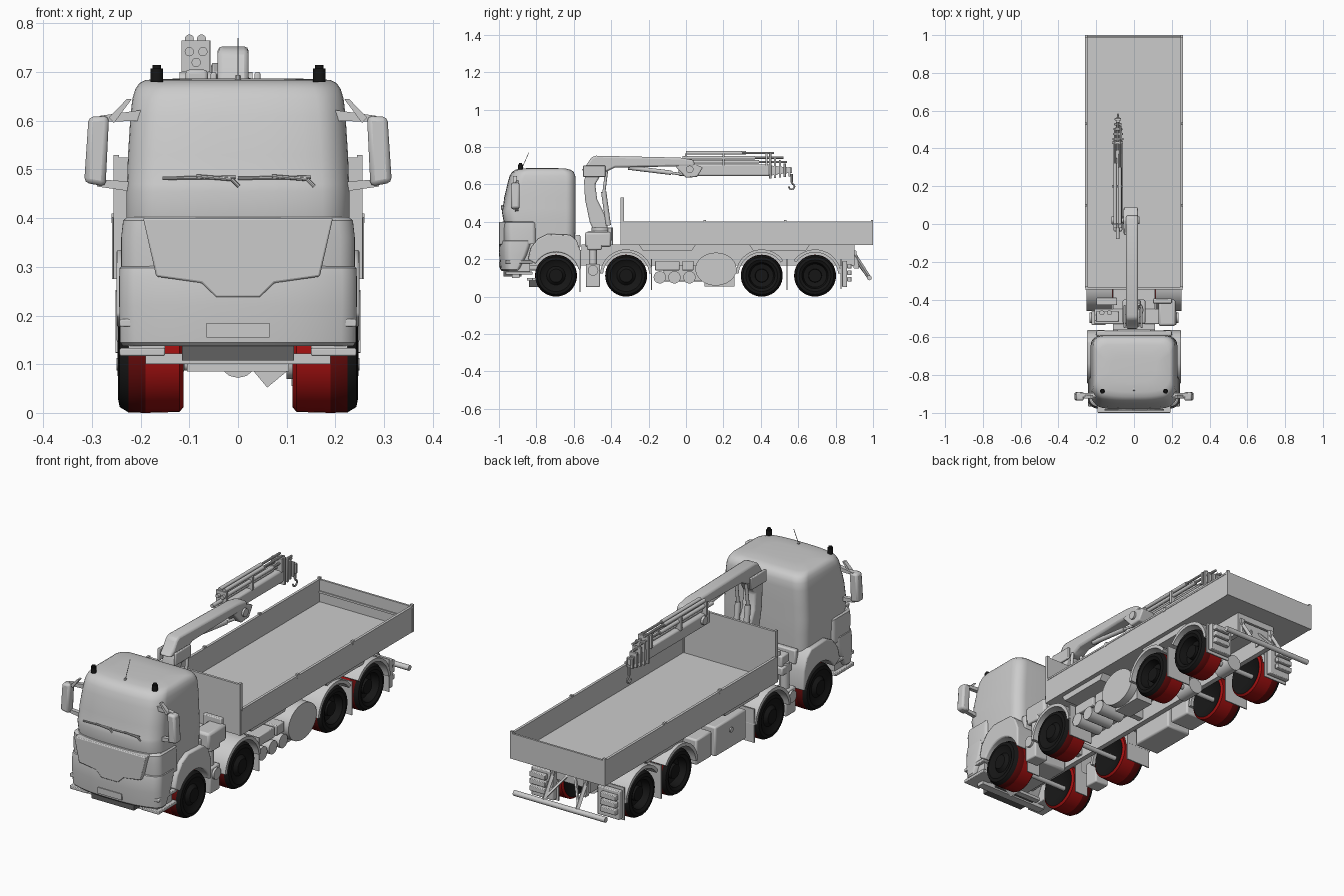
import bpy, bmesh
from math import sin, cos, pi, radians
from mathutils import Vector

if "Cube" in bpy.data.objects:
    bpy.data.objects.remove(bpy.data.objects["Cube"])


def finish(name, bm, bevel=0, mats=()):
    bmesh.ops.recalc_face_normals(bm, faces=bm.faces)
    me = bpy.data.meshes.new(name)
    bm.to_mesh(me)
    bm.free()
    ob = bpy.data.objects.new(name, me)
    bpy.context.collection.objects.link(ob)
    for m in mats:
        me.materials.append(m)
    if bevel:
        b = ob.modifiers.new("bevel", 'BEVEL')
        b.width, b.segments, b.limit_method = bevel, 2, 'ANGLE'
    return ob


def prism(name, pts, a, b, axis='x', bevel=0, mats=()):
    """Extrude a 2D outline: (y,z) along x, or (x,z) along y."""
    bm = bmesh.new()
    put = (lambda p, t: (t, p[0], p[1])) if axis == 'x' else (lambda p, t: (p[0], t, p[1]))
    r0, r1 = [[bm.verts.new(put(p, t)) for p in pts] for t in (a, b)]
    bm.faces.new(r0)
    bm.faces.new(r1)
    for i in range(len(pts)):
        j = (i + 1) % len(pts)
        bm.faces.new((r0[i], r0[j], r1[j], r1[i]))
    return finish(name, bm, bevel, mats)


def box(name, x0, x1, y0, y1, z0, z1, bevel=0, mats=()):
    return prism(name, [(y0, z0), (y1, z0), (y1, z1), (y0, z1)], x0, x1, 'x', bevel, mats)


def tube(name, pts, r, n=14, mats=()):
    """Cylinders along a path."""
    bm = bmesh.new()
    for p, q in zip(pts, pts[1:]):
        p, q = Vector(p), Vector(q)
        d = q - p
        g = bmesh.ops.create_cone(bm, cap_ends=True, segments=n, radius1=r, radius2=r, depth=d.length)
        M = d.to_track_quat('Z', 'Y').to_matrix().to_4x4()
        M.translation = (p + q) / 2
        bmesh.ops.transform(bm, matrix=M, verts=g['verts'])
    return finish(name, bm, 0, mats)


def loft(name, rings, r, bow):
    """Stack rounded rectangles (z, half width, y front, y back) with a bowed front."""
    bm, loops = bmesh.new(), []
    for z, w, yf, yb in rings:
        pts = [(-w + r + (2 * w - 2 * r) * i / 10, yf) for i in range(1, 10)]
        for cx, cy, a0 in ((w - r, yf + r, -90), (w - r, yb - r, 0), (r - w, yb - r, 90), (r - w, yf + r, 180)):
            pts += [(cx + r * cos(radians(a0 + 15 * k)), cy + r * sin(radians(a0 + 15 * k))) for k in range(7)]
        loops.append([bm.verts.new((x, y + bow * abs(x / w) ** 3 * (yb - y) / (yb - yf), z)) for x, y in pts])
    for a, b in zip(loops, loops[1:]):
        for i in range(len(a)):
            j = (i + 1) % len(a)
            bm.faces.new((a[i], a[j], b[j], b[i]))
    bm.faces.new(loops[0])
    bm.faces.new(loops[-1])
    return finish(name, bm)


def arc(cy, cz, r, a0, a1, n=20):
    return [(cy + r * cos(radians(a0 + (a1 - a0) * i / n)), cz + r * sin(radians(a0 + (a1 - a0) * i / n))) for i in range(n + 1)]


def mat(name, *c):
    m = bpy.data.materials.new(name)
    m.diffuse_color = (*c, 1)
    m.use_nodes = True
    m.node_tree.nodes["Principled BSDF"].inputs["Base Color"].default_value = m.diffuse_color
    return m


black, red, dark = mat("black", .008, .008, .008), mat("red", .35, .005, .005), mat("dark_red", .12, .003, .003)
AXLES, WZ = (-.695, -.32, .405, .69), .112


def wheel(name, s, y, prof, n=40):
    bm, loops = bmesh.new(), []
    for x, r in prof:
        loops.append([bm.verts.new((s * x, y + r * cos(2 * pi * i / n), WZ + r * sin(2 * pi * i / n))) for i in range(n)])
    for k, (a, b) in enumerate(zip(loops, loops[1:])):
        for i in range(n):
            j = (i + 1) % n
            bm.faces.new((a[i], a[j], b[j], b[i])).material_index = {1: 1, 2: 1, 3: 2}.get(k, 0)
    bm.faces.new(loops[0])
    bm.faces.new(loops[-1])
    finish(name, bm, 0, (black, red, dark))


# wheels, axles, fenders and mud flaps
FRONT = [(.15, .03), (.112, .1), (.12, .11), (.19, .112), (.225, .111), (.243, .1), (.246, .085), (.236, .068), (.232, .05), (.248, .035), (.248, .01)]
REAR = FRONT[:7] + [(.238, .07), (.2, .062), (.195, .036), (.225, .034), (.225, .01)]
for i, y in enumerate(AXLES):
    tube(f"axle_{i}", [(-.16, y, WZ), (.16, y, WZ)], .012)
    for s, side in ((-1, "left"), (1, "right")):
        wheel(f"wheel_{side}_{i}", s, y, FRONT if i < 2 else REAR)
        if i:
            a0 = 35 if i == 2 else 5
            a1 = 145 if i == 3 else 175
            prism(f"fender_{side}_{i}", arc(y, WZ, .14, a0, a1) + arc(y, WZ, .124, a1, a0), s * .115, s * .252)
    if i > 1:
        tube(f"differential_{i}", [(0, y - .05, WZ), (0, y + .05, WZ)], .04)
for s, side in ((-1, "left"), (1, "right")):
    for y, z in ((-.187, .035), (-.57, .025), (.537, .035), (.825, .04)):
        box(f"mud_flap_{side}", s * .112, s * .245 if y > -.5 else s * .185, y, y + .006, z, .2)
    # front fender with step unit
    prism(f"front_fender_{side}", arc(-.695, WZ, .125, 15, 150) +
          [(-.845, .2), (-.83, .26), (-.79, .31), (-.74, .335), (-.62, .33), (-.585, .3), (-.562, .24), (-.562, .145)],
          s * .15, s * .25, bevel=.008)
    for z in (.125, .185):
        box(f"entry_step_{side}", s * .15, s * .243, -.965, -.82, z - .008, z + .008, .003)
    box(f"step_support_{side}", s * .15, s * .225, -.95, -.835, .12, .24)
    # chassis rails
    box(f"chassis_rail_{side}", s * .085, s * .11, -.88, .9, .165, .25)
    # mirrors
    prism(f"mirror_{side}", [(s * .307, .608), (s * .265, .61), (s * .272, .465), (s * .316, .473)], -.935, -.89, 'y', .01)
    prism(f"mirror_arm_top_{side}", [(s * .2, .622), (s * .285, .61), (s * .275, .598), (s * .2, .6)], -.915, -.895, 'y')
    prism(f"mirror_bracket_{side}", [(s * .218, .645), (s * .228, .645), (s * .265, .607), (s * .255, .595)], -.925, -.905, 'y')
    prism(f"mirror_arm_bottom_{side}", [(s * .22, .475), (s * .29, .48), (s * .29, .465), (s * .22, .455)], -.915, -.895, 'y')
    # beacons
    tube(f"beacon_{side}", [(s * .167, -.885, .68), (s * .167, -.885, .707)], .013, 16, (black,))
    tube(f"beacon_cap_{side}", [(s * .167, -.885, .7), (s * .167, -.885, .715)], .009, 16, (black,))
    # rear light units and underrun arms
    box(f"rear_post_{side}", s * .12, s * .24, .835, .862, .05, .19, .004)
    for z in (.08, .115, .15):
        box(f"rear_light_{side}", s * .15, s * .235, .862, .885, z, z + .025, .003)
    prism(f"rear_bracket_{side}", [(.8, .245), (.91, .245), (.925, .15), (.9, .15), (.86, .2), (.8, .2)], s * .08, s * .1)
    tube(f"underrun_arm_{side}", [(s * .09, .9, .225), (s * .09, .98, .1)], .011, 4)
    tube(f"underrun_brace_{side}", [(s * .02, .89, .215), (s * .09, .965, .115)], .007, 4)
    # outrigger legs
    box(f"outrigger_leg_{side}", s * .15, s * .225, -.535, -.46, .05, .175, .006)
    tube(f"outrigger_cylinder_{side}", [(s * .19, -.497, .05), (s * .19, -.497, .3)], .022)
    tube(f"outrigger_cover_{side}", [(s * .22, -.497, .14), (s * .236, -.497, .14)], .028, 20)
tube("underrun_bar", [(-.25, .98, .1), (.25, .98, .1)], .013)
for y in (-.86, -.5, -.05, .3, .55, .88):
    box("chassis_crossmember", -.1, .1, y - .015, y + .015, .18, .24)

# cab
loft("cab_shell", [(.24, .226, -.965, -.595), (.4, .229, -.975, -.59), (.455, .229, -.985, -.59), (.47, .228, -.98, -.59),
                   (.53, .226, -.972, -.59), (.61, .221, -.953, -.59), (.645, .217, -.943, -.592), (.665, .211, -.931, -.6),
                   (.677, .203, -.915, -.613), (.684, .19, -.89, -.64), (.687, .12, -.84, -.7)], .055, .03)
loft("lower_cab_panel", [(.28, .24, -.985, -.8), (.36, .24, -.99, -.8), (.395, .236, -.988, -.8), (.402, .228, -.98, -.8)], .03, .035)
loft("bumper", [(.137, .236, -.985, -.9), (.145, .242, -.993, -.89), (.22, .244, -.999, -.85), (.28, .244, -.997, -.83),
                (.298, .243, -.993, -.83), (.304, .236, -.985, -.83)], .03, .04)
half = [(.195, .4), (.168, .28), (.075, .267), (.045, .237)]
prism("grille_panel", half + [(-x, z) for x, z in reversed(half)], -1.0, -.96, 'y', .004)
box("number_plate", -.065, .065, -1, -.98, .155, .185)
box("lower_grille", -.115, .115, -.975, -.88, .108, .137, 0, (mat("dark_grey", .12, .12, .12),))
box("front_underrun_bar", -.19, .19, -.93, -.89, .1, .122)
box("steering_beam", -.105, .105, -.85, -.82, .085, .1)
prism("steering_box", [(.02, .1), (.06, .052), (.1, .085), (.085, .1)], -.84, -.76, 'y')
box("engine", -.08, .08, -.9, -.6, .14, .3, .01)
for x in (-.155, .0):
    tube("wiper_blade", [(x, -.983, .482), (x + .15, -.982, .484)], .0035, 8)
    tube("wiper_arm", [(x + .07, -.984, .486), (x + .142, -.984, .48), (x + .157, -.984, .465)], .004, 8)
tube("antenna", [(0, -.88, .68), (0, -.84, .77)], .0015, 6)
tube("antenna_base", [(0, -.88, .68), (0, -.875, .692)], .006, 10)
box("air_intake", -.2, .2, -.592, -.565, .26, .33, .006)

# flatbed
box("bed_floor", -.252, .252, -.34, .99, .275, .29)
box("headboard", -.25, .25, -.347, -.335, .275, .525)
for x in (-.25, .25):
    box("headboard_post", x - .006, x + .006, -.35, -.332, .275, .53)
for s, side in ((-1, "left"), (1, "right")):
    box(f"bed_side_{side}", s * .248, s * .257, -.345, 1, .275, .4)
    box(f"bed_side_rim_{side}", s * .246, s * .259, -.335, 1, .393, .402)
    box(f"bed_corner_post_{side}", s * .245, s * .259, .988, 1, .275, .41)
    for y in (.1, .53):
        box(f"bed_stake_{side}", s * .248, s * .26, y - .007, y + .007, .39, .41)
    for y0, y1 in ((-.25, .05), (.34, .66)):
        prism(f"bed_bearer_{side}", [(y0, .275), (y1, .275), (y1 - .02, .245), (y0 + .02, .245)], s * .1, s * .235)
box("tailgate", -.25, .25, .99, 1, .275, .4)
box("tailgate_rib", -.25, .25, .985, 1, .335, .345)
box("subframe", -.11, .11, -.56, .9, .245, .278)

# equipment on the right: oval fuel tank, air bottles, boxes
tank = [(.16 + .11 * cos(a * pi / 18), .147 + .088 * sin(a * pi / 18)) for a in range(36)]
prism("fuel_tank", tank, .11, .24)
box("fuel_tank_cradle", .11, .2, .1, .26, .055, .16)
for y in (-.14, -.062, .018):
    tube("air_bottle", [(.1, y, .103), (.235, y, .103)], .033, 20)
for y in (-.165, -.02):
    box("valve_box", .11, .225, y, y + .13 if y < -.1 else y + .06, .14, .19, .004)
# equipment on the left: tool boxes and silencer
box("tool_box", -.245, -.11, -.12, .12, .08, .225, .008)
box("battery_box", -.24, -.11, .14, .26, .09, .215, .008)
tube("tool_box_lock", [(-.243, 0, .17), (-.251, 0, .17)], .012)

# crane base and column
box("crane_base_beam", -.21, .22, -.53, -.45, .25, .29, .006)
box("crane_pedestal", -.06, .06, -.53, -.4, .25, .35, .01)
box("oil_tank", .13, .22, -.54, -.4, .265, .345, .012)
box("valve_block", -.2, -.08, -.52, -.46, .28, .34, .006)
for x in (-.17, -.13):
    tube("valve_knob", [(x, -.47, .33), (x, -.47, .36)], .013)
box("control_levers", -.2, -.09, -.43, -.39, .26, .37, .004)
box("control_guard", .1, .2, -.42, -.395, .3, .37, .004)
tube("column_bearing", [(0, -.455, .33), (0, -.455, .37)], .05, 24)
prism("crane_column", [(-.525, .68), (-.545, .62), (-.54, .52), (-.515, .4), (-.49, .34), (-.415, .34), (-.425, .42),
                       (-.475, .52), (-.485, .6), (-.45, .66), (-.46, .69)], -.04, .03, bevel=.008)
for x in (-.05, .04):
    tube("lift_cylinder", [(x * .6, -.415, .38), (x * .6, -.44, .56)], .014)
    tube("lift_rod", [(x * .6, -.44, .55), (x * .6, -.425, .67)], .008)
    box("column_cheek", x - .006, x + .006, -.55, -.43, .64, .7, .004)

# main boom, knuckle and folded outer arm
prism("main_boom", [(-.56, .675), (-.535, .7), (-.505, .745), (-.48, .753), (-.03, .743), (.04, .73), (.05, .695),
                    (-.1, .695), (-.38, .69), (-.43, .665)], -.042, .022, bevel=.01)
tube("boom_cylinder", [(-.01, -.31, .69), (-.01, -.08, .662)], .012)
tube("boom_rod", [(-.01, -.08, .662), (-.01, .03, .645)], .007)
prism("knuckle_link", [(-.06, .7), (.02, .72), (.09, .69), (.06, .64), (.0, .635)], -.055, .02, bevel=.006)
tube("knuckle_pin", [(-.12, .02, .68), (.03, .02, .68)], .02, 20)
box("outer_arm", -.108, -.062, -.04, .45, .645, .705, .008)
for i in range(5):
    y = .45 + .026 * i
    d = .003 * i
    box(f"extension_{i}", -.105 + d, -.065 - d, .3, y + .012, .648 + d, .702 - d)
    box(f"extension_collar_{i}", -.114 + d, -.056 - d, y - .006, y + .006, .63 + d, .765 - .018 * i, .002)
for x, z, y0, y1 in ((-.1, .768, 0, .47), (-.075, .768, 0, .45), (-.1, .742, -.02, .5), (-.072, .742, -.02, .52), (-.086, .72, -.08, .54)):
    tube("extension_cylinder", [(x, y0, z), (x, y1 - .15, z)], .0095, 12)
    tube("extension_rod", [(x, y1 - .15, z), (x, y1, z)], .006, 10)
for y in (.0, .2, .43):
    box("cylinder_clamp", -.116, -.058, y - .006, y + .006, .7, .765)
# hook
tube("hook_shackle", [(-.085, .565, .655), (-.085, .565, .61)], .006, 10)
tube("hook", [(-.085, .565, .612)] + [(-.085, a, b) for a, b in arc(.565, .588, .015, 80, -180, 12)], .0045, 8)

bpy.ops.object.select_all(action='SELECT')
bpy.context.view_layer.objects.active = bpy.data.objects["cab_shell"]
bpy.ops.object.shade_smooth_by_angle(angle=radians(32))
